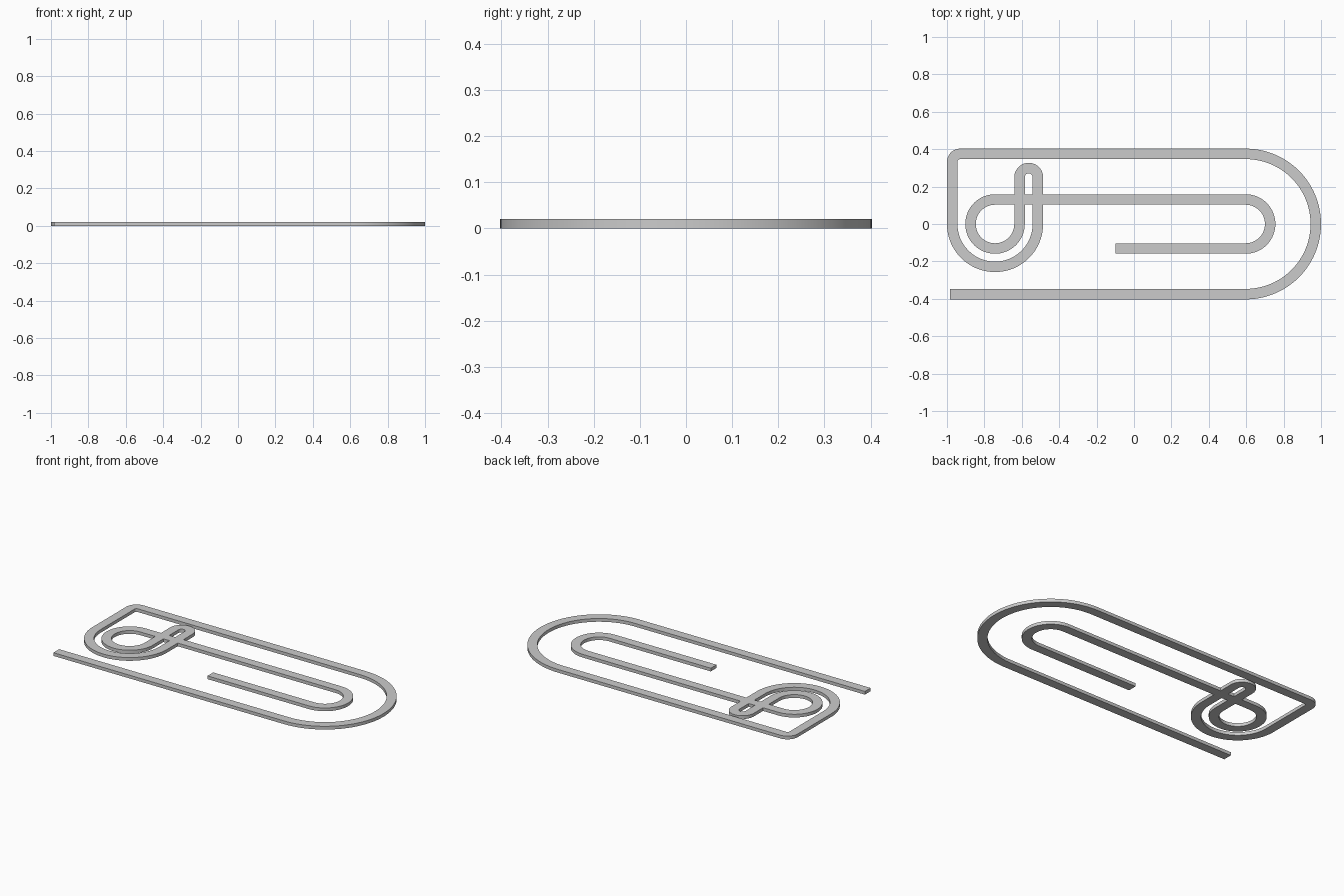
import bpy, bmesh
from math import cos, sin, radians
from mathutils import Vector

if "Cube" in bpy.data.objects:
    bpy.data.objects.remove(bpy.data.objects["Cube"])

WIDTH, THICK = 0.056, 0.02


def arc(cx, cy, r, a0, a1, n):
    """Centreline points and outward radial directions turned into side normals."""
    s = 1 if a1 > a0 else -1
    out = []
    for i in range(n + 1):
        a = radians(a0 + (a1 - a0) * i / n)
        d = Vector((cos(a), sin(a)))
        # left-hand normal of the travel direction
        out.append((Vector((cx, cy)) + d * r, -d * s))
    return out


# Wire centreline: outer loop, corner, left hook, small eye, inner loop
path = [(Vector((-0.985, -0.375)), Vector((0, 1)))]
path += arc(0.597, 0, 0.375, -90, 90, 48)
path += arc(-0.929, 0.332, 0.043, 90, 180, 12)
path += arc(-0.743, 0, 0.229, 180, 360, 40)
path += arc(-0.563, 0.25, 0.049, 0, 180, 24)
path += arc(-0.743, 0, 0.131, 0, -270, 48)
path += arc(0.597, 0, 0.131, 90, -90, 32)
path.append((Vector((-0.098, -0.131)), Vector((0, -1))))

# Rectangular section swept along the centreline
bm = bmesh.new()
rings = []
for p, nrm in path:
    left, right = p + nrm * WIDTH / 2, p - nrm * WIDTH / 2
    rings.append([bm.verts.new((q.x, q.y, z)) for q, z in
                  ((left, 0), (right, 0), (right, THICK), (left, THICK))])
for a, b in zip(rings, rings[1:]):
    for i in range(4):
        j = (i + 1) % 4
        bm.faces.new((a[i], a[j], b[j], b[i]))
bm.faces.new(rings[0][::-1])
bm.faces.new(rings[-1])
bmesh.ops.recalc_face_normals(bm, faces=bm.faces)

mesh = bpy.data.meshes.new("clip_wire")
bm.to_mesh(mesh)
bm.free()
clip = bpy.data.objects.new("clip_wire", mesh)
bpy.context.collection.objects.link(clip)
bpy.context.view_layer.objects.active = clip
clip.select_set(True)
bpy.ops.object.shade_smooth_by_angle(angle=radians(30))
